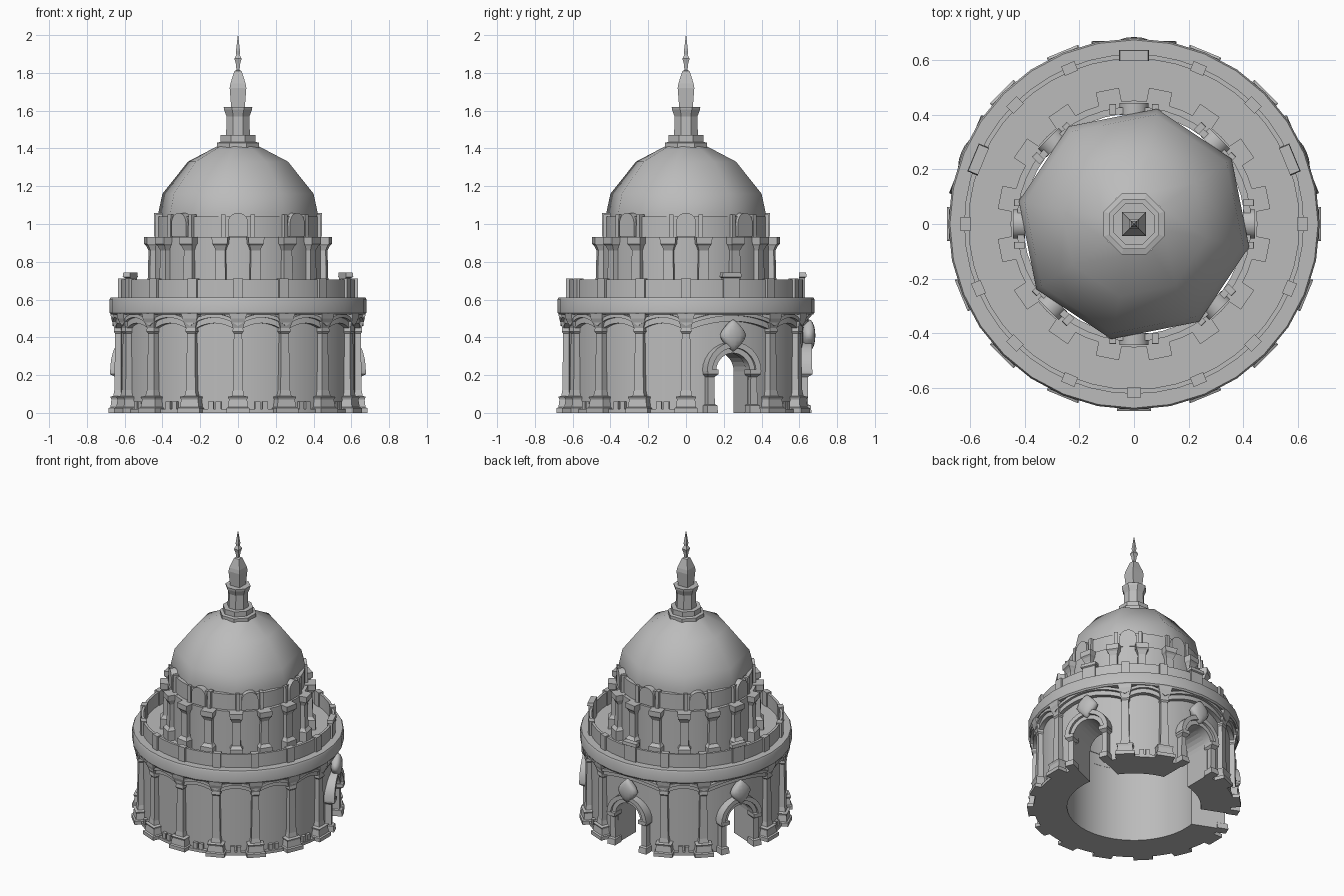
import bpy, bmesh, math
from math import sin, cos, pi, radians
from mathutils import Matrix, Vector

if "Cube" in bpy.data.objects:
    bpy.data.objects.remove(bpy.data.objects["Cube"], do_unlink=True)

stone = bpy.data.materials.new("grey stone")
stone.use_nodes = True
GREY = (0.5, 0.5, 0.5, 1)
stone.diffuse_color = GREY
stone.node_tree.nodes["Principled BSDF"].inputs["Base Color"].default_value = GREY

BAY = 2 * pi / 16
DOORS = (1, 4, 7)                      # bays whose pier gives way to a doorway
PIERS = [k for k in range(16) if k not in DOORS]


def finish(name, bm, smooth=30):
    bmesh.ops.recalc_face_normals(bm, faces=bm.faces)
    mesh = bpy.data.meshes.new(name)
    bm.to_mesh(mesh)
    bm.free()
    mesh.materials.append(stone)
    ob = bpy.data.objects.new(name, mesh)
    bpy.context.collection.objects.link(ob)
    if smooth:
        bpy.ops.object.select_all(action='DESELECT')
        ob.select_set(True)
        bpy.context.view_layer.objects.active = ob
        bpy.ops.object.shade_smooth_by_angle(angle=radians(smooth))
    return ob


def loft(bm, rings, turn=0.0, caps=True, loop=False):
    """Skin a run of equal rings; local x points outward, then turn about z."""
    rot = Matrix.Rotation(turn, 3, 'Z')
    vs = [[bm.verts.new(rot @ Vector(p)) for p in ring] for ring in rings]
    n = len(vs[0])
    pairs = list(zip(vs, vs[1:])) + ([(vs[-1], vs[0])] if loop else [])
    for a, b in pairs:
        for i in range(n):
            j = (i + 1) % n
            bm.faces.new((a[i], a[j], b[j], b[i]))
    if caps and not loop:
        bm.faces.new(vs[0])
        bm.faces.new(vs[-1])


def lathe(name, profile, sides, start=0.0, caps=True, loop=False, smooth=30):
    bm = bmesh.new()
    rings = [[(r * cos(start + 2 * pi * i / sides), r * sin(start + 2 * pi * i / sides), z)
              for i in range(sides)] for r, z in profile]
    loft(bm, rings, caps=caps, loop=loop)
    return finish(name, bm, smooth)


def tube(name, r0, r1, z0, z1, sides, start=0.0):
    return lathe(name, [(r0, z0), (r1, z0), (r1, z1), (r0, z1)], sides, start, loop=True)


def post(bm, levels, r_in, turn, off=0.0):
    """Rectangular pier; levels are (height, outer radius, half width)."""
    loft(bm, [[(r_in, off - w, z), (r, off - w, z), (r, off + w, z), (r_in, off + w, z)]
              for z, r, w in levels], turn)


def posts(name, levels, r_in, turns):
    bm = bmesh.new()
    for t in turns:
        post(bm, levels, r_in, t)
    return finish(name, bm, 0)


def arch_outline(hw, z0, spring, steps=12):
    pts = [(-hw, z0), (hw, z0)]
    return pts + [(hw * cos(pi * i / steps), spring + hw * sin(pi * i / steps))
                  for i in range(steps + 1)]


def arch_slab(bm, hw, z0, spring, r0, r1, turn):
    outline = arch_outline(hw, z0, spring)
    loft(bm, [[(r, y, z) for y, z in outline] for r in (r0, r1)], turn)


# Main drum with doorways cut through it
drum = tube("lower_drum_wall", 0.43, 0.62, 0, 0.54, 64)
bm = bmesh.new()
for k in DOORS:
    arch_slab(bm, 0.1, -0.1, 0.22, 0.3, 0.8, k * BAY)
cutter = finish("doorway_cutter", bm, 0)
cutter.hide_render = True
cutter.hide_viewport = True
cut = drum.modifiers.new("doorways", 'BOOLEAN')
cut.operation = 'DIFFERENCE'
cut.solver = 'EXACT'
cut.object = cutter

# Piers around the drum: plinth, tapering shaft, flared capital
posts("lower_piers",
      [(0, .685, .062), (.025, .685, .062), (.03, .675, .054), (.07, .67, .048),
       (.085, .677, .054), (.09, .66, .033), (.12, .655, .027), (.42, .65, .022),
       (.43, .658, .029), (.45, .655, .027), (.5, .672, .042), (.525, .675, .045)],
      0.6, [k * BAY for k in PIERS])
posts("plinth_studs", [(0.02, .64, .014), (.06, .64, .014)], .6,
      [(k + .5 + s) * BAY for k in range(16) for s in (-.08, .08)
       if k not in DOORS and (k + 1) not in DOORS])

# Low plinth course and arched mouldings, bay by bay
course, swag = bmesh.new(), bmesh.new()
for k in PIERS:
    span = 2 if (k + 1) % 16 in DOORS else 1
    steps = 10 * span
    bands = ((.605, .648, 0, .045), (.605, .665, .03, .05))
    for r0, r1, lo, hi in bands:
        rings = []
        for i in range(steps + 1):
            t = i / steps
            a = (k + t * span) * BAY
            z = .43 + (.035 + .01 * span) * sin(pi * t) ** .8
            rings.append([(r * cos(a), r * sin(a), z + h)
                          for r, h in ((r0, lo), (r1, lo), (r1, hi), (r0, hi))])
        loft(swag, rings)
    if span == 1:
        loft(course, [[(r * cos(a), r * sin(a), z)
                       for r, z in ((.6, 0), (.645, 0), (.645, .02), (.6, .02))]
                      for a in [(k + i / 6) * BAY for i in range(7)]])
finish("plinth_course", course)
finish("arched_moulding", swag, 40)

# Door surrounds: jamb columns, arch band and medallion
jambs, bands, discs = bmesh.new(), bmesh.new(), bmesh.new()
for k in DOORS:
    a = k * BAY
    for side in (-1, 1):
        post(jambs, [(0, .665, .03), (.04, .66, .028), (.045, .645, .02), (.19, .645, .018),
                     (.205, .67, .03), (.23, .67, .03)], .59, a, side * .122)
    for r0, r1, depth in ((.097, .135, .65), (.125, .155, .668)):
        loft(bands, [[(d, q * cos(t), .22 + q * sin(t))
                      for d, q in ((.59, r0), (depth, r0), (depth, r1), (.59, r1))]
                     for t in [pi * i / 14 for i in range(15)]], a)
    place = Matrix.Rotation(a, 4, 'Z') @ Matrix.Translation((.65, 0, .41)) \
        @ Matrix.Diagonal((.035, .076, .085, 1))
    made = bmesh.ops.create_uvsphere(discs, u_segments=16, v_segments=10, radius=1)["verts"]
    for v in made:
        # Pinch the round towards a soft lozenge
        d = abs(v.co.y) + abs(v.co.z)
        v.co *= 1 - .22 * max(0, d - 1) / .414
        v.co = place @ v.co
finish("door_jambs", jambs, 0)
finish("door_arches", bands, 40)
finish("door_medallions", discs, 60)

# Cornice, terrace and parapet
lathe("cornice", [(.43, .52), (.672, .52), (.68, .53), (.68, .6), (.674, .612), (.43, .612)],
      32, loop=True)
tube("parapet_wall", .605, .622, .61, .705, 48)
posts("parapet_posts", [(.61, .635, .026), (.712, .635, .026)], .598,
      [k * BAY for k in PIERS])
posts("door_parapet_blocks",
      [(.61, .63, .045), (.715, .63, .045), (.72, .638, .055), (.742, .636, .052)],
      .597, [k * BAY for k in DOORS])

# Upper drum with piers set between the lower ones
tube("upper_drum_wall", .425, .452, .6, .93, 48)
posts("upper_piers",
      [(.61, .5, .042), (.68, .5, .042), (.69, .49, .034), (.7, .482, .028), (.86, .478, .025),
       (.885, .49, .034), (.895, .5, .041), (.932, .5, .043)],
      .43, [(k + .5) * BAY for k in range(16)])

# Attic ring with round-headed panels
tube("attic_ring", .405, .43, .92, 1.04, 48)
panels, frames = bmesh.new(), bmesh.new()
for k in range(8):
    a = k * pi / 4
    arch_slab(panels, .054, .935, 1.005, .4, .444, a)
    for side in (-1, 1):
        post(frames, [(.93, .44, .012), (1.05, .437, .012)], .4, a, side * .078)
finish("attic_panels", panels)
finish("attic_panel_frames", frames, 0)

# Eight-sided smooth dome
lathe("dome", [(.43, .97), (.43, 1.06), (.408, 1.16), (.27, 1.33), (.115, 1.41)],
      8, pi / 4 * .75, caps=False, smooth=80)

# Lantern and spire
lathe("lantern_base", [(.112, 1.395), (.12, 1.405), (.12, 1.43), (.1, 1.435), (.1, 1.47)],
      8, pi / 8, smooth=0)
lathe("lantern", [(.068, 1.465), (.066, 1.57), (.08, 1.605), (.082, 1.62)], 8, pi / 8, smooth=0)
Q = math.sqrt(2)
lathe("spire", [(.036 * Q, 1.615), (.044 * Q, 1.72), (.04 * Q, 1.745), (.019 * Q, 1.81),
                (.008 * Q, 1.815), (.012 * Q, 1.85), (.019 * Q, 1.875), (.009 * Q, 1.895),
                (.011 * Q, 1.915), (.001, 2.0)], 4, pi / 4, smooth=0)
